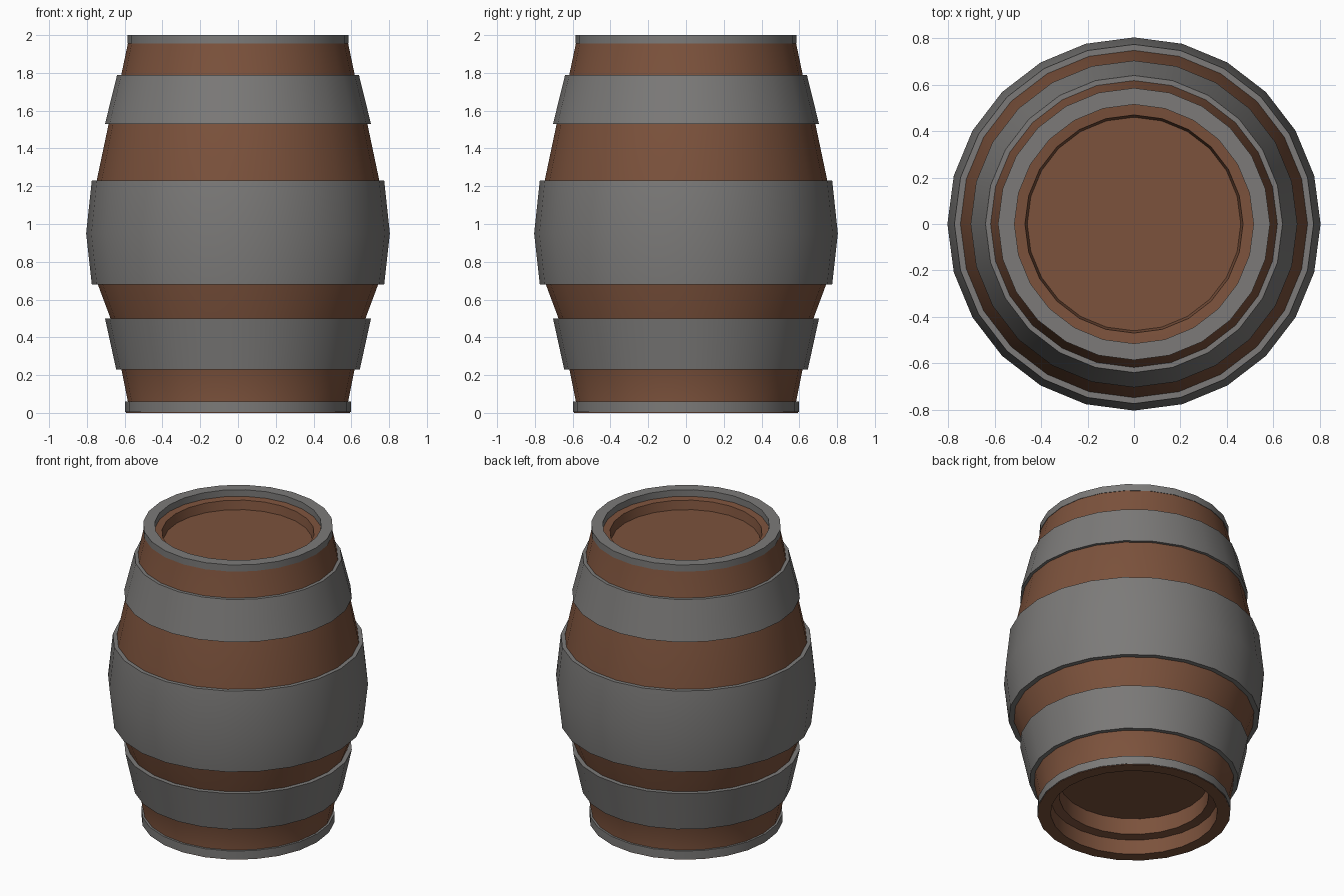
import bpy, bmesh, math

if "Cube" in bpy.data.objects:
    bpy.data.objects.remove(bpy.data.objects["Cube"])

SIDES = 24


def material(name, rgb):
    m = bpy.data.materials.new(name)
    m.diffuse_color = (*rgb, 1)
    m.use_nodes = True
    m.node_tree.nodes["Principled BSDF"].inputs["Base Color"].default_value = m.diffuse_color
    return m


WOOD = material("brown wood", (0.20, 0.084, 0.045))
IRON = material("grey iron", (0.20, 0.195, 0.19))


def lathe(name, profile, mat, closed=False):
    """Spin an (r, z) profile around z; open profiles get end caps."""
    bm = bmesh.new()
    rings = []
    for r, z in profile:
        rings.append([bm.verts.new((r * math.cos(a), r * math.sin(a), z))
                      for a in (2 * math.pi * i / SIDES for i in range(SIDES))])
    pairs = list(zip(rings, rings[1:]))
    if closed:
        pairs.append((rings[-1], rings[0]))
    else:
        bm.faces.new(rings[0])
        bm.faces.new(rings[-1])
    for a, b in pairs:
        for i in range(SIDES):
            j = (i + 1) % SIDES
            bm.faces.new((a[i], a[j], b[j], b[i]))
    bmesh.ops.recalc_face_normals(bm, faces=bm.faces)
    me = bpy.data.meshes.new(name)
    bm.to_mesh(me)
    bm.free()
    ob = bpy.data.objects.new(name, me)
    bpy.context.collection.objects.link(ob)
    me.materials.append(mat)
    bpy.context.view_layer.objects.active = ob
    ob.select_set(True)
    bpy.ops.object.shade_smooth_by_angle(angle=math.radians(30))
    ob.select_set(False)
    return ob


def hoop(name, outer, thickness):
    """Iron band: outer profile plus the same profile moved inward."""
    inner = [(r - thickness, z) for r, z in reversed(outer)]
    return lathe(name, outer + inner, IRON, closed=True)


# Wooden barrel with recessed heads at both ends
lathe("barrel_body", [
    (0.46, 0.22), (0.46, 0.11), (0.515, 0.10), (0.515, 0.0),
    (0.593, 0.0), (0.583, 0.06), (0.617, 0.23), (0.675, 0.50),
    (0.742, 0.68), (0.785, 0.95), (0.748, 1.23), (0.685, 1.53),
    (0.618, 1.79), (0.582, 1.96), (0.515, 1.955), (0.47, 1.95),
    (0.46, 1.89)], WOOD)

# Iron hoops
hoop("bottom_hoop", [(0.597, 0.004), (0.597, 0.06)], 0.04)
hoop("lower_hoop", [(0.645, 0.23), (0.704, 0.50)], 0.04)
hoop("middle_hoop", [(0.774, 0.68), (0.804, 0.95), (0.774, 1.23)], 0.04)
hoop("upper_hoop", [(0.704, 1.53), (0.640, 1.79)], 0.04)
hoop("top_rim", [(0.586, 1.955), (0.586, 2.0)], 0.071)
